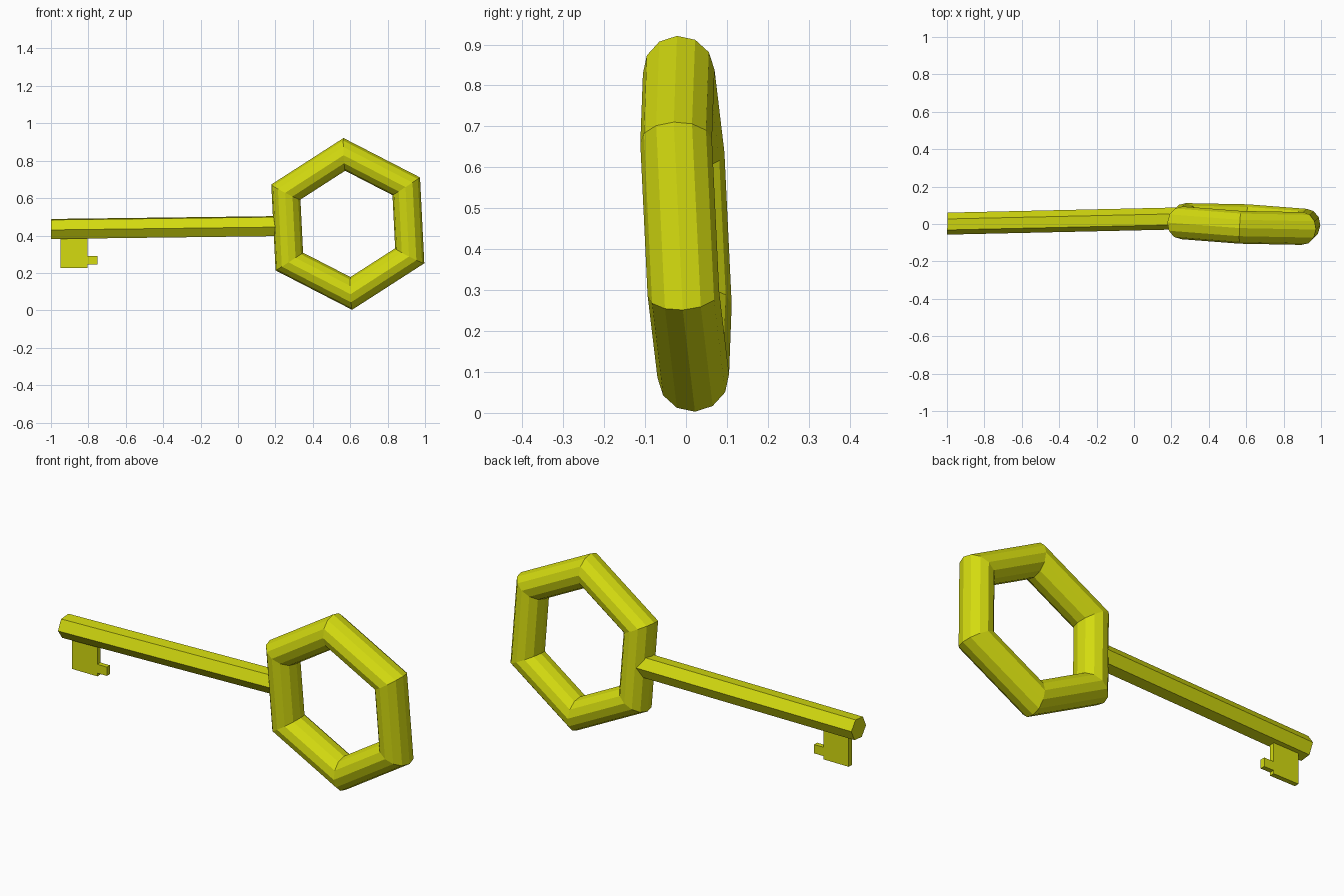
import bpy, bmesh, math
from mathutils import Vector, Matrix

if "Cube" in bpy.data.objects:
    bpy.data.objects.remove(bpy.data.objects["Cube"])

# One flat colour for the whole key
brass = bpy.data.materials.new("yellow_brass")
brass.diffuse_color = (0.66, 0.71, 0.005, 1)
brass.use_nodes = True
brass.node_tree.nodes["Principled BSDF"].inputs["Base Color"].default_value = brass.diffuse_color


def add_object(name, bm):
    bmesh.ops.recalc_face_normals(bm, faces=bm.faces)
    mesh = bpy.data.meshes.new(name)
    bm.to_mesh(mesh)
    bm.free()
    mesh.materials.append(brass)
    obj = bpy.data.objects.new(name, mesh)
    bpy.context.collection.objects.link(obj)
    return obj


def loft(bm, rings, closed):
    """Skin a list of point loops; either closed into a ring or capped."""
    loops = [[bm.verts.new(p) for p in ring] for ring in rings]
    n = len(loops[0])
    for i in range(len(loops) if closed else len(loops) - 1):
        a, b = loops[i], loops[(i + 1) % len(loops)]
        for j in range(n):
            k = (j + 1) % n
            bm.faces.new((a[j], a[k], b[k], b[j]))
    if not closed:
        bm.faces.new(loops[0])
        bm.faces.new(loops[-1])


# Bow: six-sided ring with a twelve-sided section, leaning slightly
MAJOR, MINOR = 0.3725, 0.0877
tilt = Vector((0, 1, 0)).rotation_difference(Vector((0.045, 1, 0.05))).to_matrix()
centre = Vector((0.587, 0, 0.462))
rings = []
for i in range(6):
    a = math.radians(32.8 + 60 * i)
    ring = []
    for j in range(12):
        t = math.radians(30 * j)
        r = MAJOR + MINOR * math.cos(t)
        p = Vector((r * math.cos(a), MINOR * math.sin(t), r * math.sin(a)))
        ring.append(centre + tilt @ p)
    rings.append(ring)
bm = bmesh.new()
loft(bm, rings, True)
add_object("key_bow", bm)

# Shaft: hexagonal bar running into the bow
bm = bmesh.new()
rings = []
for x, y, z in ((-0.998, 0.002, 0.435), (0.27, 0.0305, 0.451)):
    rings.append([Vector((x - 0.02 * 0.059 * math.cos(t) * -1,
                          y + 0.059 * math.cos(t),
                          z + 0.059 * math.sin(t)))
                  for t in (math.radians(5 + 60 * k) for k in range(6))])
loft(bm, rings, False)
add_object("key_shaft", bm)


# Bit and tooth: thin plates hanging below the shaft
def plate(name, x0, x1, z0, z1, thick):
    bm = bmesh.new()
    bmesh.ops.create_cube(bm, size=1, matrix=Matrix.Translation(
        ((x0 + x1) / 2, 0.003, (z0 + z1) / 2)) @ Matrix.Diagonal((x1 - x0, thick, z1 - z0, 1)))
    add_object(name, bm)


plate("key_bit", -0.95, -0.805, 0.227, 0.42, 0.025)
plate("key_tooth", -0.81, -0.75, 0.244, 0.29, 0.025)
